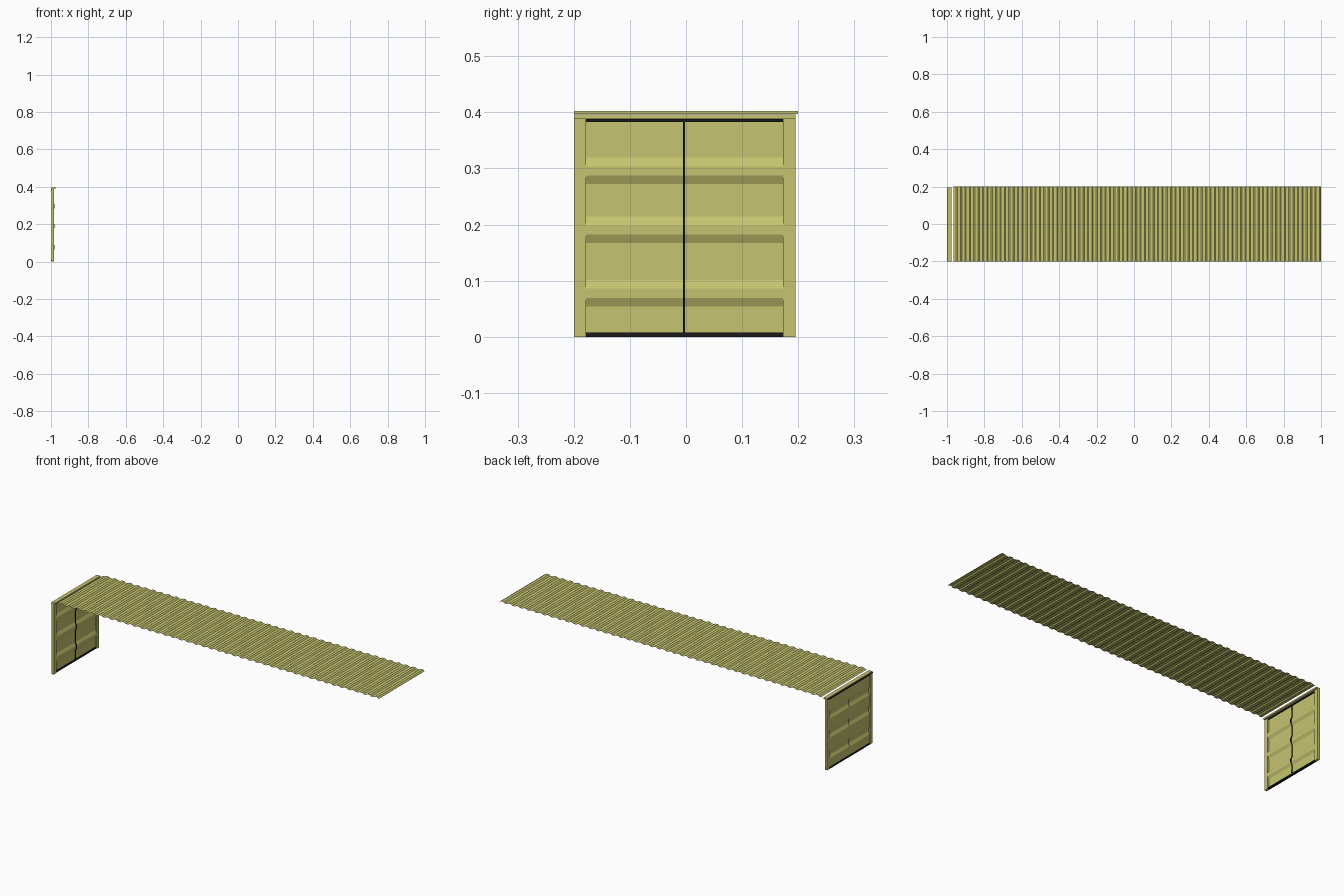
import bpy

if "Cube" in bpy.data.objects:
    bpy.data.objects.remove(bpy.data.objects["Cube"])


def material(name, color):
    m = bpy.data.materials.new(name)
    m.diffuse_color = color
    m.use_nodes = True
    m.node_tree.nodes["Principled BSDF"].inputs["Base Color"].default_value = m.diffuse_color
    return m


PAINT = material("yellow_paint", (0.56, 0.55, 0.16, 1))
RUBBER = material("black_rubber", (0.01, 0.01, 0.01, 1))


def mesh_object(name, verts, faces, mat):
    me = bpy.data.meshes.new(name)
    me.from_pydata(verts, [], faces)
    me.materials.append(mat)
    ob = bpy.data.objects.new(name, me)
    bpy.context.collection.objects.link(ob)
    return ob


def box(name, x, y, z, mat):
    v = [(a, b, c) for a in x for b in y for c in z]
    f = [(0, 1, 3, 2), (4, 6, 7, 5), (0, 4, 5, 1), (2, 3, 7, 6), (0, 2, 6, 4), (1, 5, 7, 3)]
    return mesh_object(name, v, f, mat)


def sheet(name, profile, y0, y1, mat, flip=False):
    """Sweep an open (x, z) profile along y."""
    verts = [(x, y, z) for x, z in profile for y in (y0, y1)]
    faces = [(2*i, 2*i+2, 2*i+3, 2*i+1) for i in range(len(profile) - 1)]
    if flip:
        faces = [f[::-1] for f in faces]
    return mesh_object(name, verts, faces, mat)


# Corrugated roof: repeated trapezoid ribs
START, END, RIBS = -0.965, 1.0, 42
pitch = (END - START) / RIBS
roof = [(START, 0.397)]
for i in range(RIBS):
    x = START + i * pitch
    roof += [(x + pitch * t, z) for t, z in
             ((0.30, 0.397), (0.45, 0.4025), (0.80, 0.4025), (0.95, 0.397))]
roof.append((END, 0.397))
sheet("roof", roof, -0.2, 0.2, PAINT)

# Doors: sheets with three horizontal ribs pressed inward
OUT, IN = -0.995, -0.988
door = [(OUT, 0.008)]
for z in (0.055, 0.168, 0.273):
    door += [(OUT, z), (IN, z + 0.015), (IN, z + 0.030), (OUT, z + 0.046)]
door.append((OUT, 0.383))
for side, y0, y1 in (("left", -0.178, -0.005), ("right", -0.002, 0.173)):
    ob = sheet("door_" + side, door, y0, y1, PAINT)
    thick = ob.modifiers.new("thickness", 'SOLIDIFY')
    thick.thickness = 0.003

# Rubber seals around and between the doors
box("bottom_seal", (-0.999, -0.987), (-0.178, 0.173), (0.003, 0.008), RUBBER)
box("top_seal", (-0.999, -0.987), (-0.178, 0.173), (0.383, 0.387), RUBBER)
seal = sheet("center_seal", [(x + 0.001, z) for x, z in door], -0.005, -0.002, RUBBER)
seal.modifiers.new("thickness", 'SOLIDIFY').thickness = 0.006

# Corner posts and header of the door end
box("post_left", (-0.998, -0.984), (-0.2, -0.178), (0, 0.39), PAINT)
box("post_right", (-0.998, -0.984), (0.173, 0.195), (0, 0.39), PAINT)
box("header", (-0.998, -0.976), (-0.2, 0.195), (0.388, 0.396), PAINT)
box("sill", (-0.998, -0.987), (-0.178, 0.173), (0, 0.003), RUBBER)
box("outer_lip", (-1.0, -0.995), (-0.2, 0.195), (0.387, 0.391), RUBBER)
